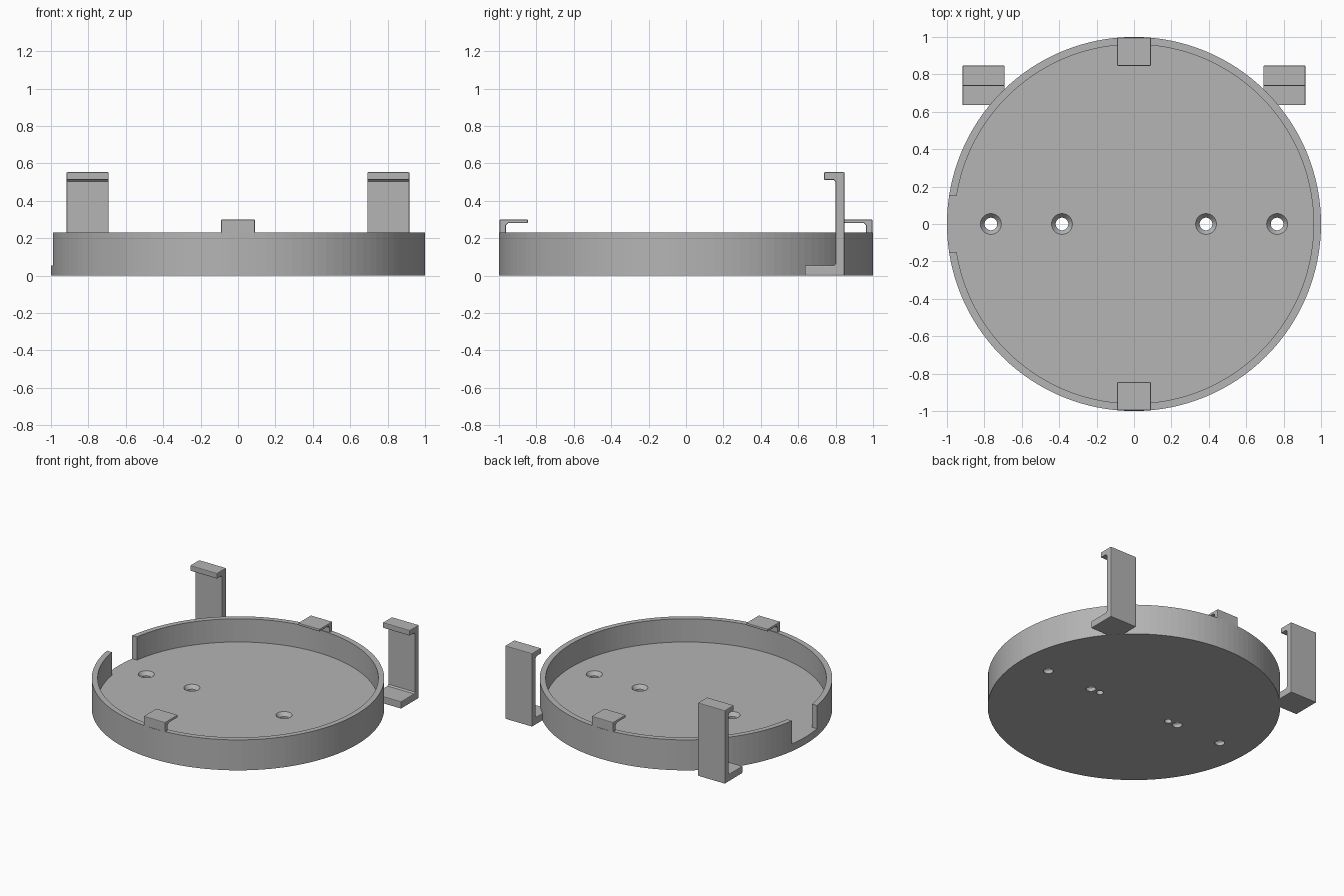
import bpy, bmesh, math
from mathutils import Matrix

if "Cube" in bpy.data.objects:
    bpy.data.objects.remove(bpy.data.objects["Cube"], do_unlink=True)

GREY = (0.46, 0.46, 0.46, 1)
mat = bpy.data.materials.new("plain grey")
mat.use_nodes = True
mat.diffuse_color = GREY
mat.node_tree.nodes["Principled BSDF"].inputs["Base Color"].default_value = GREY

RADIUS, INNER, HEIGHT, FLOOR = 1.0, 0.96, 0.23, 0.055


def finish(name, bm):
    bmesh.ops.recalc_face_normals(bm, faces=bm.faces)
    mesh = bpy.data.meshes.new(name)
    bm.to_mesh(mesh)
    bm.free()
    mesh.materials.append(mat)
    obj = bpy.data.objects.new(name, mesh)
    bpy.context.collection.objects.link(obj)
    return obj


def cone(name, x, z0, z1, r0, r1, sides):
    bm = bmesh.new()
    bmesh.ops.create_cone(bm, cap_ends=True, segments=sides, radius1=r0, radius2=r1,
                          depth=z1 - z0, matrix=Matrix.Translation((x, 0, (z0 + z1) / 2)))
    return finish(name, bm)


def box(name, lo, hi):
    bm = bmesh.new()
    size = [b - a for a, b in zip(lo, hi)]
    mid = [(a + b) / 2 for a, b in zip(lo, hi)]
    bmesh.ops.create_cube(bm, size=1, matrix=Matrix.Translation(mid) @ Matrix.Diagonal((*size, 1)))
    return finish(name, bm)


def extrude_profile(name, points, x0, x1, flip=1):
    """Side profile (y, z) swept along x, with slightly softened edges."""
    bm = bmesh.new()
    face = bm.faces.new([bm.verts.new((x0, y * flip, z)) for y, z in points])
    new = bmesh.ops.extrude_face_region(bm, geom=[face])["geom"]
    bmesh.ops.translate(bm, vec=(x1 - x0, 0, 0),
                        verts=[v for v in new if isinstance(v, bmesh.types.BMVert)])
    obj = finish(name, bm)
    bevel = obj.modifiers.new("soft edges", "BEVEL")
    bevel.width, bevel.segments = 0.005, 2
    bevel.limit_method, bevel.angle_limit = "ANGLE", math.radians(60)
    return obj


def cut(target, cutter):
    cutter.hide_render = True
    mod = target.modifiers.new("cut", "BOOLEAN")
    mod.operation, mod.solver, mod.object = "DIFFERENCE", "EXACT", cutter
    bpy.context.view_layer.objects.active = target
    bpy.ops.object.modifier_apply(modifier=mod.name)
    bpy.data.objects.remove(cutter, do_unlink=True)


# Round tray with a hollow inside and a notch in the right wall
tray = cone("tray", 0, 0, HEIGHT, RADIUS, RADIUS, 128)
cut(tray, cone("hollow_cutter", 0, FLOOR, 0.4, INNER, INNER, 128))
cut(tray, box("notch_cutter", (-1.2, -0.15, FLOOR), (-0.8, 0.15, 0.4)))

# Countersunk screw holes and small blind holes underneath
for side in (-1, 1):
    for x in (0.385, 0.765):
        cut(tray, cone("hole_cutter", side * x, -0.1, 0.2, 0.034, 0.034, 24))
        cut(tray, cone("sink_cutter", side * x, 0.025, 0.06, 0.032, 0.06, 24))
    cut(tray, cone("blind_cutter", side * 0.305, -0.1, 0.035, 0.025, 0.025, 20))

# Hooked clips on the rim, front and back
clip = [(0.997, 0.2), (0.997, 0.3), (0.845, 0.3), (0.845, 0.281),
        (0.95, 0.281), (0.963, 0.268), (0.963, 0.2)]
for name, flip in (("front_clip", -1), ("back_clip", 1)):
    extrude_profile(name, clip, -0.09, 0.09, flip)

# Tall brackets at the back: foot, post and inward lip
bracket = [(0.635, 0.0005), (0.847, 0.0005), (0.847, 0.553), (0.738, 0.553), (0.738, 0.512),
           (0.79, 0.512), (0.8, 0.502), (0.8, 0.064), (0.79, 0.0545), (0.635, 0.0545)]
for name, x0, x1 in (("left_bracket", 0.692, 0.917), ("right_bracket", -0.917, -0.692)):
    extrude_profile(name, bracket, x0, x1)
